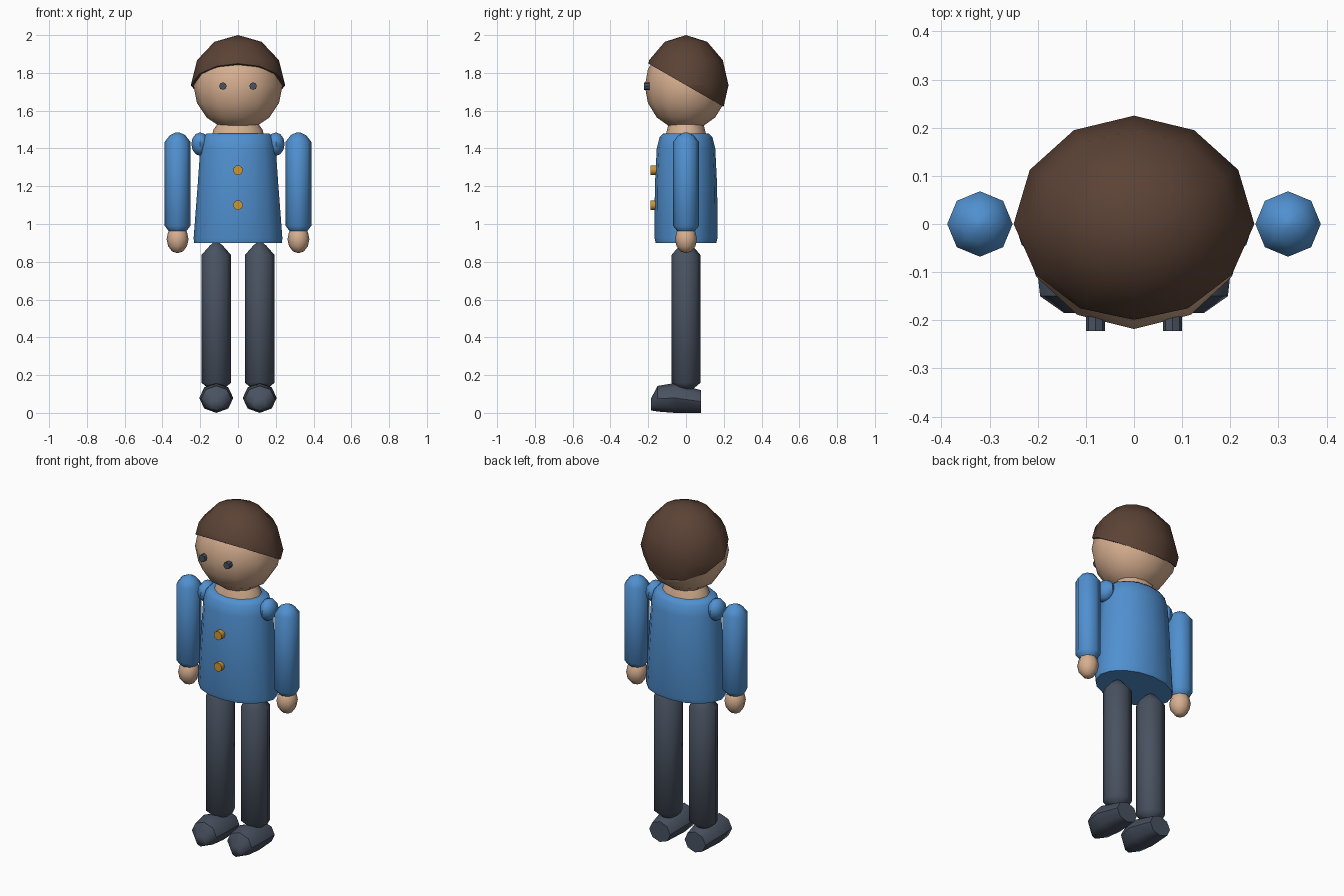
import bpy, bmesh, math
from mathutils import Matrix, Vector

if "Cube" in bpy.data.objects:
    bpy.data.objects.remove(bpy.data.objects["Cube"])


def material(name, rgb):
    m = bpy.data.materials.new(name)
    m.use_nodes = True
    m.diffuse_color = (*rgb, 1)
    m.node_tree.nodes["Principled BSDF"].inputs["Base Color"].default_value = (*rgb, 1)
    return m


BLUE = material("blue cloth", (0.08, 0.28, 0.63))
SKIN = material("skin", (0.68, 0.43, 0.28))
BROWN = material("brown hair", (0.105, 0.055, 0.036))
SLATE = material("dark slate", (0.066, 0.084, 0.118))
GOLD = material("gold", (0.60, 0.31, 0.035))


def finish(bm, name, mat, sharp=50):
    bmesh.ops.recalc_face_normals(bm, faces=bm.faces[:])
    mesh = bpy.data.meshes.new(name)
    bm.to_mesh(mesh)
    bm.free()
    mesh.materials.append(mat)
    mesh.shade_smooth()
    mesh.set_sharp_from_angle(angle=math.radians(sharp))
    obj = bpy.data.objects.new(name, mesh)
    bpy.context.collection.objects.link(obj)
    return obj


def loft(name, mat, stations, sides, place=Matrix(), sharp=50):
    """Stack of elliptical rings: (height, x radius, y radius, y offset)."""
    bm = bmesh.new()
    rings = []
    for h, rx, ry, off in stations:
        angles = [math.tau * i / sides for i in range(sides)]
        rings.append([bm.verts.new(place @ Vector((rx * math.cos(a), off + ry * math.sin(a), h)))
                      for a in angles])
    for low, high in zip(rings, rings[1:]):
        for i in range(sides):
            j = (i + 1) % sides
            bm.faces.new((low[i], low[j], high[j], high[i]))
    bm.faces.new(rings[0][::-1])
    bm.faces.new(rings[-1])
    return finish(bm, name, mat, sharp)


def ball(name, mat, centre, radii, sides, rings, cut=None):
    bm = bmesh.new()
    bmesh.ops.create_uvsphere(bm, u_segments=sides, v_segments=rings, radius=1)
    bmesh.ops.transform(bm, verts=bm.verts[:],
                        matrix=Matrix.Translation(centre) @ Matrix.Diagonal((*radii, 1)))
    if cut:
        # Keep the upper part above a sloping plane and close it
        point, normal = cut
        res = bmesh.ops.bisect_plane(bm, geom=bm.verts[:] + bm.edges[:] + bm.faces[:],
                                     plane_co=point, plane_no=normal, clear_inner=True)
        rim = [e for e in res["geom_cut"] if isinstance(e, bmesh.types.BMEdge)]
        bmesh.ops.edgeloop_fill(bm, edges=rim)
    return finish(bm, name, mat)


def disc(name, mat, x, z, y_front, y_back, r, sides):
    place = Matrix.Translation((x, 0, z)) @ Matrix.Rotation(math.pi / 2, 4, "X")
    return loft(name, mat, [(-y_back, r, r, 0), (-y_front, r, r, 0)], sides, place, 40)


def capsule(name, mat, x, bottom, top, r, cap, sides=8):
    profile = [(0, 0.15), (0.3 * cap, 0.6), (cap, 1)]
    stations = [(bottom + d, r * k, r * k, 0) for d, k in profile]
    stations += [(top - d, r * k, r * k, 0) for d, k in reversed(profile)]
    return loft(name, mat, stations, sides, Matrix.Translation((x, 0, 0)))


# Head, hair and neck
ball("head", SKIN, (0, 0, 1.73), (0.235, 0.218, 0.235), 12, 8)
ball("hair", BROWN, (0, 0, 1.735), (0.25, 0.225, 0.265), 12, 6,
     ((0, 0, 1.735), Vector((0, 0.5, 0.87)).normalized()))
loft("neck", SKIN, [(1.46, 0.14, 0.11, 0), (1.5, 0.13, 0.1, 0), (1.54, 0.1, 0.09, 0)], 12)

# Jacket body
loft("jacket", BLUE, [(0.9, 0.232, 0.16, 0), (0.925, 0.235, 0.167, 0), (1.2, 0.214, 0.165, 0),
                      (1.4, 0.2, 0.155, 0), (1.46, 0.185, 0.14, 0), (1.48, 0.165, 0.12, 0)], 16)
for i, z in enumerate((1.10, 1.285)):
    disc(f"button_{i + 1}", GOLD, 0, z, -0.188, -0.14, 0.026, 10)

# Paired parts
for side, s in (("left", 1), ("right", -1)):
    disc(f"{side}_eye", SLATE, s * 0.08, 1.73, -0.222, -0.17, 0.02, 8)
    ball(f"{side}_shoulder", BLUE, (s * 0.2, 0, 1.423), (0.047, 0.062, 0.062), 8, 6)
    capsule(f"{side}_arm", BLUE, s * 0.32, 0.94, 1.485, 0.068, 0.05)
    ball(f"{side}_hand", SKIN, (s * 0.32, 0, 0.92), (0.058, 0.058, 0.075), 8, 6)
    x = s * 0.115
    loft(f"{side}_leg", SLATE, [(0.12, 0.03, 0.03, 0), (0.16, 0.079, 0.077, 0),
                                (0.835, 0.079, 0.077, 0), (0.885, 0.035, 0.035, 0),
                                (0.905, 0.012, 0.012, 0)], 8, Matrix.Translation((x, 0, 0)))
    # Shoe rings run from heel to toe
    lay = Matrix.Translation((x, 0, 0)) @ Matrix.Rotation(math.pi / 2, 4, "X")
    loft(f"{side}_shoe", SLATE, [(-0.08, 0.068, 0.06, 0.065), (0.06, 0.09, 0.079, 0.084),
                                 (0.15, 0.08, 0.068, 0.08), (0.185, 0.03, 0.032, 0.05)], 8, lay)

# Rest the shoe soles on the ground
for obj in bpy.context.collection.objects:
    if obj.name.endswith("_shoe"):
        low = min(v.co.z for v in obj.data.vertices)
        obj.data.transform(Matrix.Translation((0, 0, -low)))
